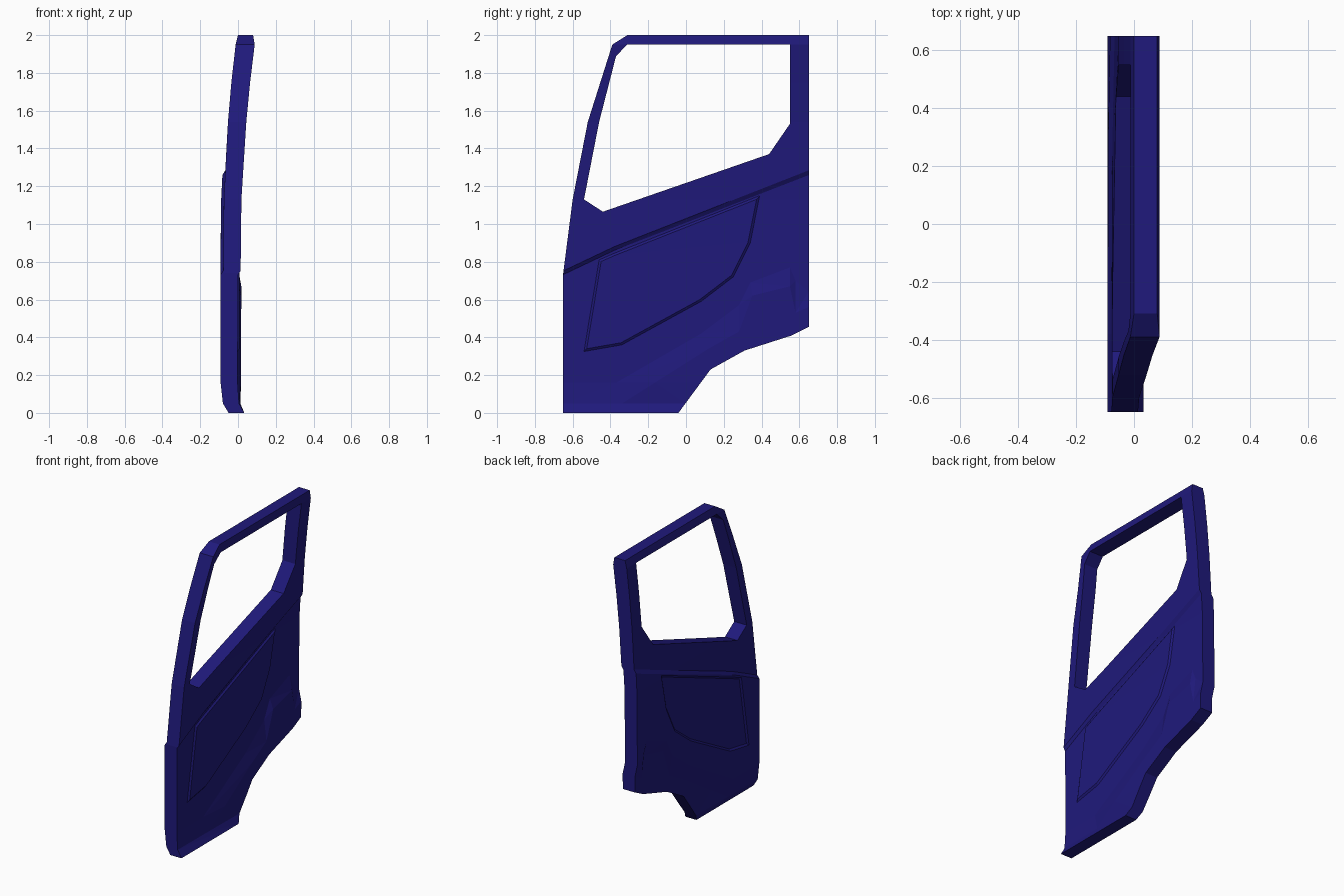
import bpy, bmesh
from mathutils import Vector
from mathutils.geometry import delaunay_2d_cdt

if "Cube" in bpy.data.objects:
    bpy.data.objects.remove(bpy.data.objects["Cube"])

# Side-view (y, z) outlines
OUTLINE = [(-.65, 0), (-.04, 0), (.13, .23), (.31, .33), (.56, .41), (.65, .455), (.65, 2),
           (-.31, 2), (-.39, 1.95), (-.52, 1.54), (-.60, 1.13), (-.65, .74)]
WINDOW = [(-.54, 1.13), (-.44, 1.065), (.44, 1.37), (.55, 1.53), (.55, 1.95),
          (-.31, 1.95), (-.37, 1.89), (-.46, 1.54)]
PANEL = [(-.54, .325), (-.34, .36), (.08, .59), (.25, .72), (.34, .9), (.39, 1.15),
         (-.38, .845), (-.46, .81)]
# Creases running across the door
BELT_TOP = [(-.66, .747), (-.38, .88), (.66, 1.288)]
BELT_LOW = [(-.66, .727), (-.38, .86), (.66, 1.263)]
ARCH_TOP = [(-.37, .16), (.08, .42), (.28, .57), (.34, .69), (.55, .77), (.58, .70), (.66, .635)]
ARCH_LOW = [(-.37, .03), (.12, .34), (.28, .43), (.35, .62), (.55, .67), (.58, .53), (.66, .565)]
# Outer skin x by height, and door thickness by height
SKIN = [(0, -.05), (.05, -.08), (.16, -.092), (.9, -.092), (1.13, -.089), (1.35, -.078),
        (1.54, -.066), (1.75, -.042), (1.95, -.014), (2, 0)]
DEPTH = [(0, .083), (.16, .09), (1.13, .093), (1.95, .101), (2, .08)]
INSET = .012


def lerp(table, t):
    if t <= table[0][0]:
        return table[0][1]
    for (a, va), (b, vb) in zip(table, table[1:]):
        if t <= b:
            return va + (vb - va) * (t - a) / (b - a)
    return table[-1][1]


def clamp(v):
    return max(0, min(1, v))


def inside(p, poly):
    hit = False
    for (ay, az), (by, bz) in zip(poly, poly[1:] + poly[:1]):
        if (az > p[1]) != (bz > p[1]) and p[0] < ay + (by - ay) * (p[1] - az) / (bz - az):
            hit = not hit
    return hit


def inset(poly, d):
    out = []
    for i, p in enumerate(poly):
        p = Vector(p)
        e1 = (p - Vector(poly[i - 1])).normalized()
        e2 = (Vector(poly[(i + 1) % len(poly)]) - p).normalized()
        n1, n2 = Vector((-e1.y, e1.x)), Vector((-e2.y, e2.x))
        out.append(tuple(p + (n1 + n2) * d / (1 + n1.dot(n2))))
    return out


def panel_depth(y, z):
    p = Vector((y, z))
    dist = 9
    for a, b in zip(PANEL, PANEL[1:] + PANEL[:1]):
        e = (Vector(b) - Vector(a)).normalized()
        q = p - Vector(a)
        dist = min(dist, e.x * q.y - e.y * q.x)
    return clamp(dist / INSET)


def skin_x(y, z):
    low, top = lerp(BELT_LOW, y), lerp(BELT_TOP, y)
    x = lerp(SKIN, z) + .014 * clamp((z - low) / (top - low)) * clamp((2.0 - z) / .5)
    x += .009 * panel_depth(y, z)
    if y > -.37:
        low, top = lerp(ARCH_LOW, y), lerp(ARCH_TOP, y)
        x += .018 * clamp((top - z) / (top - low)) * clamp(z / .12) * clamp((y + .37) / .1)
    return x


# Constrained triangulation of all outlines and creases
pts, segs = [], []


def add_line(line, closed=False):
    s = len(pts)
    pts.extend(Vector(p) for p in line)
    segs.extend((s + i, s + i + 1) for i in range(len(line) - 1))
    if closed:
        segs.append((len(pts) - 1, s))


for loop in (OUTLINE, WINDOW, PANEL, inset(PANEL, INSET)):
    add_line(loop, True)
for crease in (BELT_TOP, BELT_LOW, ARCH_TOP, ARCH_LOW):
    add_line(crease)
for level in (.05, .16, 1.13, 1.35, 1.54, 1.75, 1.95):
    add_line([(-.7, level), (.7, level)])
verts, _, tris = delaunay_2d_cdt(pts, segs, [], 0, 1e-5)[:3]


def keep(tri):
    c = sum((verts[i] for i in tri), Vector((0, 0))) / 3
    return inside(c, OUTLINE) and not inside(c, WINDOW)


tris = [t for t in tris if keep(t)]

# Outer skin, inner skin and the rim walls joining them
bm = bmesh.new()
outer, inner = {}, {}
for i in {i for t in tris for i in t}:
    y, z = verts[i]
    x = skin_x(y, z)
    outer[i] = bm.verts.new((x, y, z))
    inner[i] = bm.verts.new((x + lerp(DEPTH, z), y, z))
edges = {(t[k], t[(k + 1) % 3]) for t in tris for k in range(3)}
for t in tris:
    bm.faces.new([outer[i] for i in reversed(t)])
    bm.faces.new([inner[i] for i in t])
for a, b in edges:
    if (b, a) not in edges:
        bm.faces.new([outer[a], outer[b], inner[b], inner[a]])
bmesh.ops.recalc_face_normals(bm, faces=bm.faces[:])
bmesh.ops.dissolve_limit(bm, angle_limit=.01, verts=bm.verts[:], edges=bm.edges[:])
mesh = bpy.data.meshes.new("door")
bm.to_mesh(mesh)
bm.free()

door = bpy.data.objects.new("door", mesh)
bpy.context.collection.objects.link(door)
paint = bpy.data.materials.new("navy_paint")
paint.diffuse_color = (.014, .010, .2, 1)
paint.use_nodes = True
paint.node_tree.nodes["Principled BSDF"].inputs["Base Color"].default_value = paint.diffuse_color
mesh.materials.append(paint)
